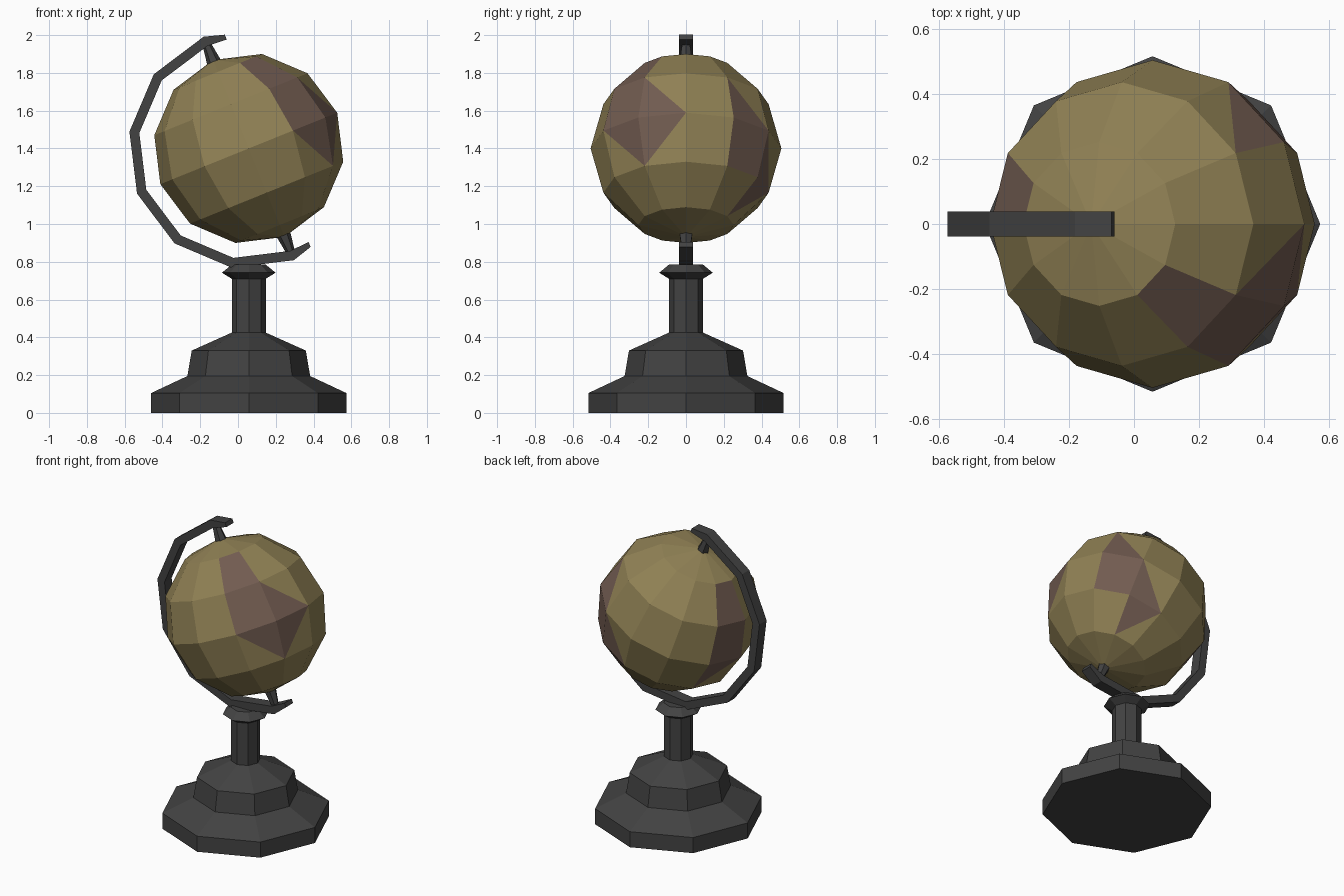
import bpy, bmesh
from math import sin, cos, radians, pi
from mathutils import Matrix, Vector

if "Cube" in bpy.data.objects:
    bpy.data.objects.remove(bpy.data.objects["Cube"])

CX, CZ, R, TILT = 0.057, 1.40, 0.505, radians(22)
AXIS = Matrix.Translation((CX, 0, CZ)) @ Matrix.Rotation(-TILT, 4, 'Y')


def material(name, rgb):
    m = bpy.data.materials.new(name)
    m.diffuse_color = (*rgb, 1)
    m.use_nodes = True
    m.node_tree.nodes["Principled BSDF"].inputs["Base Color"].default_value = m.diffuse_color
    return m


DARK = material("dark_metal", (0.055, 0.055, 0.055))
OCEAN = material("aged_olive", (0.28, 0.22, 0.09))
LAND = material("land_brown", (0.165, 0.105, 0.08))


def finish(name, bm, mats, matrix=Matrix()):
    bmesh.ops.recalc_face_normals(bm, faces=bm.faces)
    mesh = bpy.data.meshes.new(name)
    bm.to_mesh(mesh)
    bm.free()
    for m in mats:
        mesh.materials.append(m)
    ob = bpy.data.objects.new(name, mesh)
    ob.matrix_world = matrix
    bpy.context.collection.objects.link(ob)
    return ob


def lathe(name, profile, sides, matrix):
    bm = bmesh.new()
    rings = [[bm.verts.new((r * cos(2 * pi * k / sides), r * sin(2 * pi * k / sides), z))
              for k in range(sides)] for r, z in profile]
    for a, b in zip(rings, rings[1:]):
        for k in range(sides):
            n = (k + 1) % sides
            bm.faces.new((a[k], a[n], b[n], b[k]))
    bm.faces.new(rings[0])
    bm.faces.new(rings[-1])
    return finish(name, bm, [DARK], matrix)


# Stepped octagonal stand with column and collar
lathe("stand", [(0.517, 0), (0.517, 0.105), (0.325, 0.195), (0.302, 0.33), (0.09, 0.425),
                (0.09, 0.71), (0.142, 0.742), (0.09, 0.785)], 8,
      Matrix.Translation((CX, 0, 0)))

# Globe: 12 x 6 sphere, land painted on whole faces and on half faces
# half faces: (ring, segment) -> corner left as ocean
FULL = {(1, 10), (2, 10), (3, 1), (1, 5), (2, 5)}
HALF = {(2, 11): 1, (3, 11): 2, (3, 10): 3, (2, 1): 1, (3, 2): 1, (4, 2): 2, (3, 5): 2}
bm = bmesh.new()
ring = {i: [bm.verts.new((R * sin(i * pi / 6) * cos(j * pi / 6),
                          R * sin(i * pi / 6) * sin(j * pi / 6),
                          R * cos(i * pi / 6))) for j in range(12)] for i in range(1, 6)}
for i, z in ((1, R), (5, -R)):
    pole = bm.verts.new((0, 0, z))
    for j in range(12):
        bm.faces.new((ring[i][j], ring[i][(j + 1) % 12], pole))
for i in range(1, 5):
    for j in range(12):
        n = (j + 1) % 12
        q = [ring[i][j], ring[i][n], ring[i + 1][n], ring[i + 1][j]]
        if (i, j) in HALF:
            c = HALF[i, j]
            bm.faces.new([q[c - 1], q[c], q[(c + 1) % 4]])
            bm.faces.new([q[k] for k in range(4) if k != c]).material_index = 1
        else:
            bm.faces.new(q).material_index = int((i, j) in FULL)
finish("globe", bm, [OCEAN, LAND], AXIS)

# Half-ring bracket with short bent tips, extruded across y
def arc(r):
    return [(r * sin(radians(a)), r * cos(radians(a))) for a in range(0, -181, -30)]


tip = [(0.108, 0.606), (0.108, 0.578)]
outer = [tip[0]] + arc(0.638) + [(tip[0][0], -tip[0][1])]
inner = [tip[1]] + arc(0.585) + [(tip[1][0], -tip[1][1])]
bm = bmesh.new()
rows = [[bm.verts.new((x, y, z)) for x, z in pts]
        for pts, y in ((outer, -0.038), (outer, 0.038), (inner, 0.038), (inner, -0.038))]
for a, b in zip(rows, rows[1:] + rows[:1]):
    for k in range(len(a) - 1):
        bm.faces.new((a[k], a[k + 1], b[k + 1], b[k]))
for k in (0, -1):
    bm.faces.new([row[k] for row in rows])
finish("bracket", bm, [DARK], AXIS)

# Tapered axle pins at both poles
for name, s in (("top_pin", 1), ("bottom_pin", -1)):
    lathe(name, [(0.04, s * 0.48), (0.022, s * 0.6)], 6, AXIS)
